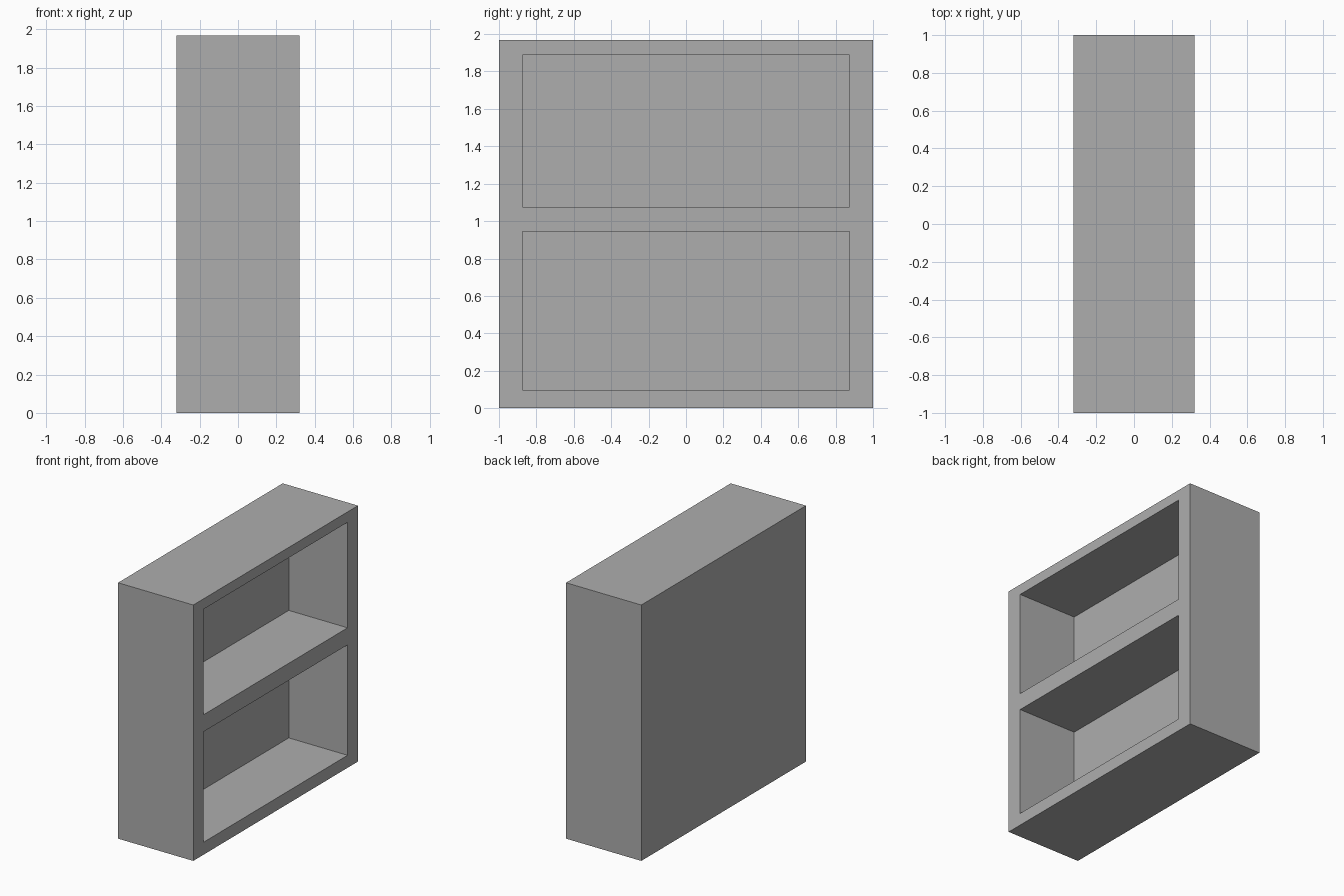
import bpy

default_cube = bpy.data.objects.get("Cube")
if default_cube:
    bpy.data.objects.remove(default_cube, do_unlink=True)

# Overall size
HALF_DEPTH, HALF_WIDTH, HEIGHT = 0.32, 1.0, 1.967
BACK_X = -0.18           # inner face of the back panel
HALF_OPENING = 0.874

grey = bpy.data.materials.new("plain_grey")
grey.use_nodes = True
colour = (0.42, 0.42, 0.42, 1)
grey.diffuse_color = colour
grey.node_tree.nodes["Principled BSDF"].inputs["Base Color"].default_value = colour


def box(name, low, high):
    """Axis-aligned box between two corners."""
    centre = [(a + b) / 2 for a, b in zip(low, high)]
    bpy.ops.mesh.primitive_cube_add(size=1, location=centre)
    obj = bpy.context.object
    obj.name = name
    obj.scale = [b - a for a, b in zip(low, high)]
    bpy.ops.object.transform_apply(location=True, rotation=False, scale=True)
    obj.data.materials.append(grey)
    return obj


# Solid cabinet body
cabinet = box("shelf_cabinet", (-HALF_DEPTH, -HALF_WIDTH, 0),
              (HALF_DEPTH, HALF_WIDTH, HEIGHT))

# Lower and upper compartments, open towards +x
for name, bottom, top in (("lower", 0.096, 0.945), ("upper", 1.076, 1.887)):
    cutter = box(name + "_compartment_cutter", (BACK_X, -HALF_OPENING, bottom),
                 (HALF_DEPTH + 0.1, HALF_OPENING, top))
    cutter.hide_render = True
    cut = cabinet.modifiers.new(name + "_compartment", "BOOLEAN")
    cut.operation = "DIFFERENCE"
    cut.solver = "EXACT"
    cut.object = cutter
    bpy.context.view_layer.objects.active = cabinet
    bpy.ops.object.modifier_apply(modifier=cut.name)
    bpy.data.objects.remove(cutter, do_unlink=True)
